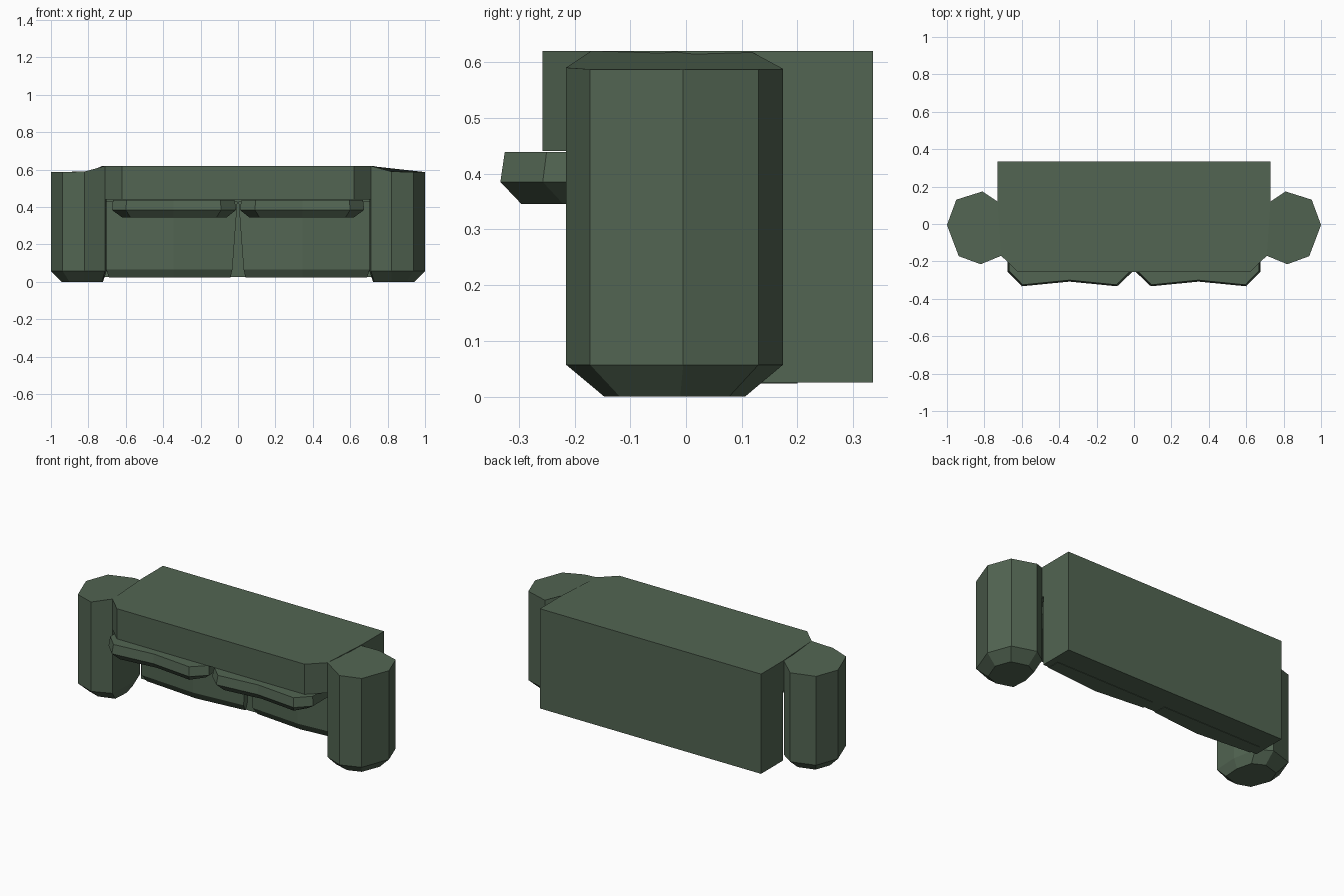
import bpy, bmesh

if "Cube" in bpy.data.objects:
    bpy.data.objects.remove(bpy.data.objects["Cube"])

green = bpy.data.materials.new("green_fabric")
green.diffuse_color = (0.085, 0.13, 0.085, 1)
green.use_nodes = True
green.node_tree.nodes["Principled BSDF"].inputs["Base Color"].default_value = green.diffuse_color


def loft(name, rings, mirror=True):
    """Skin a stack of equal-length rings of (x, y, z) points and cap both ends."""
    bm = bmesh.new()
    rows = [[bm.verts.new(p) for p in ring] for ring in rings]
    n = len(rows[0])
    for a, b in zip(rows, rows[1:]):
        for i in range(n):
            j = (i + 1) % n
            bm.faces.new((a[i], a[j], b[j], b[i]))
    bm.faces.new(rows[0])
    bm.faces.new(rows[-1])
    bmesh.ops.remove_doubles(bm, verts=bm.verts, dist=0.0005)
    bmesh.ops.dissolve_limit(bm, angle_limit=0.01, verts=bm.verts, edges=bm.edges)
    bmesh.ops.recalc_face_normals(bm, faces=bm.faces)
    me = bpy.data.meshes.new(name)
    bm.to_mesh(me)
    bm.free()
    me.materials.append(green)
    ob = bpy.data.objects.new(name, me)
    bpy.context.collection.objects.link(ob)
    if mirror:
        ob.modifiers.new("mirror", 'MIRROR').use_mirror_merge = False
    return ob


def level(outline, z):
    return [(x, y, z) for x, y in outline]


def both_sides(half):
    return half + [(-x, y) for x, y in reversed(half)]


# Body: narrow rear block with a deep slab overhanging the seat
lower = both_sides([(0.73, 0.335), (0.73, 0.13), (0.71, 0.13), (0.62, 0.13)])
upper = both_sides([(0.73, 0.335), (0.73, 0.13), (0.71, -0.17), (0.62, -0.257)])
loft("body", [level(lower, 0.025), level(lower, 0.44),
              level(upper, 0.44), level(upper, 0.62)], mirror=False)

# Arms: eight-sided columns, tapered foot, top sloping up to the body
arm = [(0.71, -0.17), (0.82, -0.215), (0.937, -0.172), (1.0, -0.005),
       (0.95, 0.13), (0.81, 0.174), (0.73, 0.12), (0.703, -0.02)]
top_z = [0.62, 0.59, 0.587, 0.587, 0.587, 0.588, 0.617, 0.62]
foot = [(0.83 + (x - 0.83) * (0.66 if x > 0.83 else 0.85),
         -0.02 + (y + 0.02) * 0.65) for x, y in arm]
loft("arm", [level(foot, 0.0), level(arm, 0.057),
             [(x, y, z) for (x, y), z in zip(arm, top_z)]])

# Front panels: folded in the middle, with a tapering gap between them
loft("base_panel", [
    level([(0.04, 0.2), (0.04, 0.125), (0.345, 0.096), (0.69, 0.125), (0.69, 0.2)], 0.023),
    level([(0.03, 0.2), (0.03, 0.095), (0.345, 0.07), (0.705, 0.095), (0.705, 0.2)], 0.067),
    level([(0.003, 0.2), (0.003, 0.095), (0.345, 0.07), (0.705, 0.095), (0.705, 0.2)], 0.43)])

# Seat cushions: chamfered corners and a shallow dip along the front edge
loft("seat_cushion", [
    level([(0.06, 0.15), (0.06, -0.22), (0.115, -0.295), (0.345, -0.27),
           (0.575, -0.295), (0.62, -0.22), (0.62, 0.15)], 0.345),
    level([(0.01, 0.15), (0.01, -0.257), (0.09, -0.333), (0.345, -0.308),
           (0.60, -0.333), (0.675, -0.257), (0.675, 0.15)], 0.385),
    level([(0.018, 0.15), (0.018, -0.25), (0.095, -0.325), (0.345, -0.30),
           (0.595, -0.325), (0.668, -0.25), (0.668, 0.15)], 0.439)])
